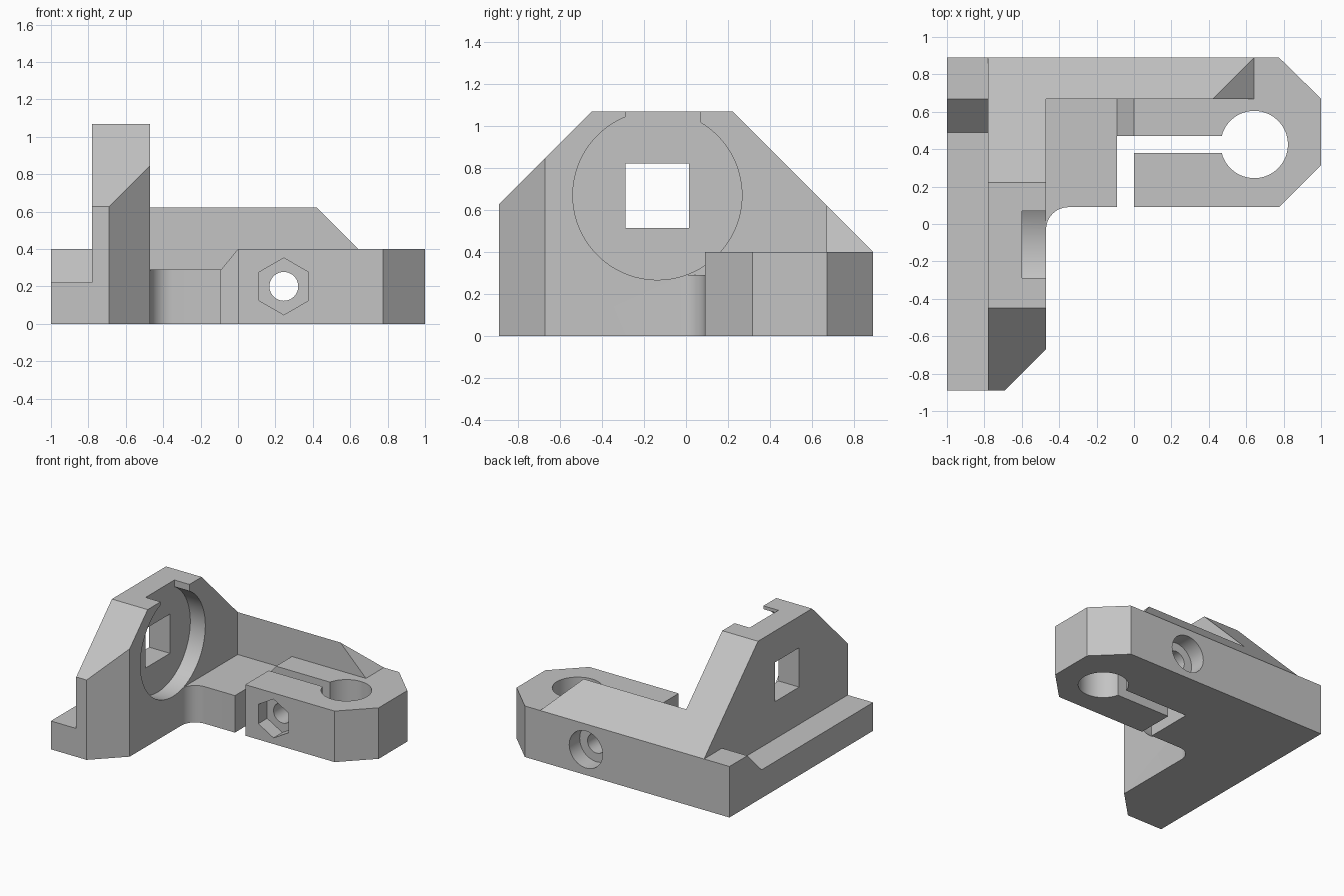
import bpy, bmesh, math
from mathutils import Vector

if "Cube" in bpy.data.objects:
    bpy.data.objects.remove(bpy.data.objects["Cube"])

grey = bpy.data.materials.new("light grey plastic")
grey.diffuse_color = (0.55, 0.55, 0.55, 1)
grey.use_nodes = True
grey.node_tree.nodes["Principled BSDF"].inputs["Base Color"].default_value = grey.diffuse_color


def prism(name, points, axis, lo, hi):
    """Extrude a 2D profile along an axis: X takes (y,z), Y takes (x,z), Z takes (x,y)."""
    place = {"X": lambda a, b, t: (t, a, b),
             "Y": lambda a, b, t: (a, t, b),
             "Z": lambda a, b, t: (a, b, t)}[axis]
    bm = bmesh.new()
    face = bm.faces.new([bm.verts.new(place(a, b, lo)) for a, b in points])
    out = bmesh.ops.extrude_face_region(bm, geom=[face])
    verts = [g for g in out["geom"] if isinstance(g, bmesh.types.BMVert)]
    bmesh.ops.translate(bm, verts=verts, vec=Vector(place(0, 0, hi - lo)))
    bmesh.ops.recalc_face_normals(bm, faces=bm.faces)
    mesh = bpy.data.meshes.new(name)
    bm.to_mesh(mesh)
    bm.free()
    mesh.materials.append(grey)
    obj = bpy.data.objects.new(name, mesh)
    bpy.context.collection.objects.link(obj)
    return obj


def arc(cx, cy, r, start, end, n):
    return [(cx + r * math.cos(start + (end - start) * i / n),
             cy + r * math.sin(start + (end - start) * i / n)) for i in range(n + 1)]


def ring(cx, cy, r, n, start=0.0):
    return arc(cx, cy, r, start, start + math.tau, n)[:-1]


def rect(a0, b0, a1, b1):
    return [(a0, b0), (a1, b0), (a1, b1), (a0, b1)]


def apply_cut(body, cutter, operation="DIFFERENCE"):
    cutter.hide_render = True
    mod = body.modifiers.new(cutter.name, "BOOLEAN")
    mod.object, mod.operation, mod.solver = cutter, operation, "EXACT"
    bpy.context.view_layer.objects.active = body
    bpy.ops.object.modifier_apply(modifier=mod.name)
    bpy.data.objects.remove(cutter)


# Plan outline: L-shaped bracket with inner fillet and keyhole clamp
hx, hy, hr = 0.643, 0.425, 0.18
gap = math.asin(0.045 / hr)
plan = [(-1, -0.89), (-0.69, -0.89), (-0.47, -0.67)]
plan += arc(-0.35, -0.03, 0.12, math.pi, math.pi / 2, 12)
plan += [(-0.09, 0.09), (-0.09, 0.47)]
plan += arc(hx, hy, hr, math.pi - gap, -math.pi + gap, 48)
plan += [(0, 0.38), (0, 0.09), (0.775, 0.09), (1, 0.315), (1, 0.67), (0.775, 0.89), (-1, 0.89)]
body = prism("mounting_bracket", plan, "Z", 0, 1.2)

# Sloped side silhouette
apply_cut(body, prism("side_silhouette", [(-1, -0.1), (1, -0.1), (1, 0.29), (0.222, 1.068),
          (-0.448, 1.068), (-1, 0.516)], "X", -1.2, 1.2), "INTERSECT")

cx, cz = -0.136, 0.67   # motor axis
bx, bz = 0.245, 0.2     # clamp bolt axis
cutters = [
    # Low rail beside the wall, ramping up at the back
    prism("rail_step", [(-1, 0.222), (0.49, 0.222), (0.668, 0.4), (1, 0.4), (1, 1.3), (-1, 1.3)],
          "X", -1.2, -0.78),
    # Low shelf, short ramp and clamp arm top
    prism("arm_top", [(-0.47, 0.29), (-0.09, 0.29), (0.0, 0.4), (1.2, 0.4), (1.2, 1.3),
          (-0.47, 1.3)], "Y", -0.3, 0.668),
    # Tapered end of the rear rib
    prism("rib_end", [(0.38, 0.662), (0.642, 0.4), (1.2, 0.4), (1.2, 1.3), (0.38, 1.3)],
          "Y", 0.6, 1.0),
    # Round recess, its top slot and the square window
    prism("round_recess", ring(cx, cz, 0.402, 96), "X", -0.60, -0.465),
    prism("top_slot", rect(-0.288, 0.9, 0.069, 1.3), "X", -0.60, -0.4),
    prism("square_window", rect(-0.288, 0.514, 0.014, 0.822), "X", -0.9, -0.5),
    # Clamp bolt hole, hexagonal nut pocket and round head pocket
    prism("bolt_hole", ring(bx, bz, 0.077, 40), "Y", 0.0, 1.0),
    prism("nut_pocket", ring(bx, bz, 0.152, 6, math.pi / 6), "Y", 0.0, 0.2),
    prism("head_pocket", ring(bx, bz, 0.145, 48), "Y", 0.76, 1.0),
]
for cutter in cutters:
    apply_cut(body, cutter)

# Smooth only the curved surfaces
body.select_set(True)
bpy.context.view_layer.objects.active = body
bpy.ops.object.shade_smooth_by_angle(angle=math.radians(20))
